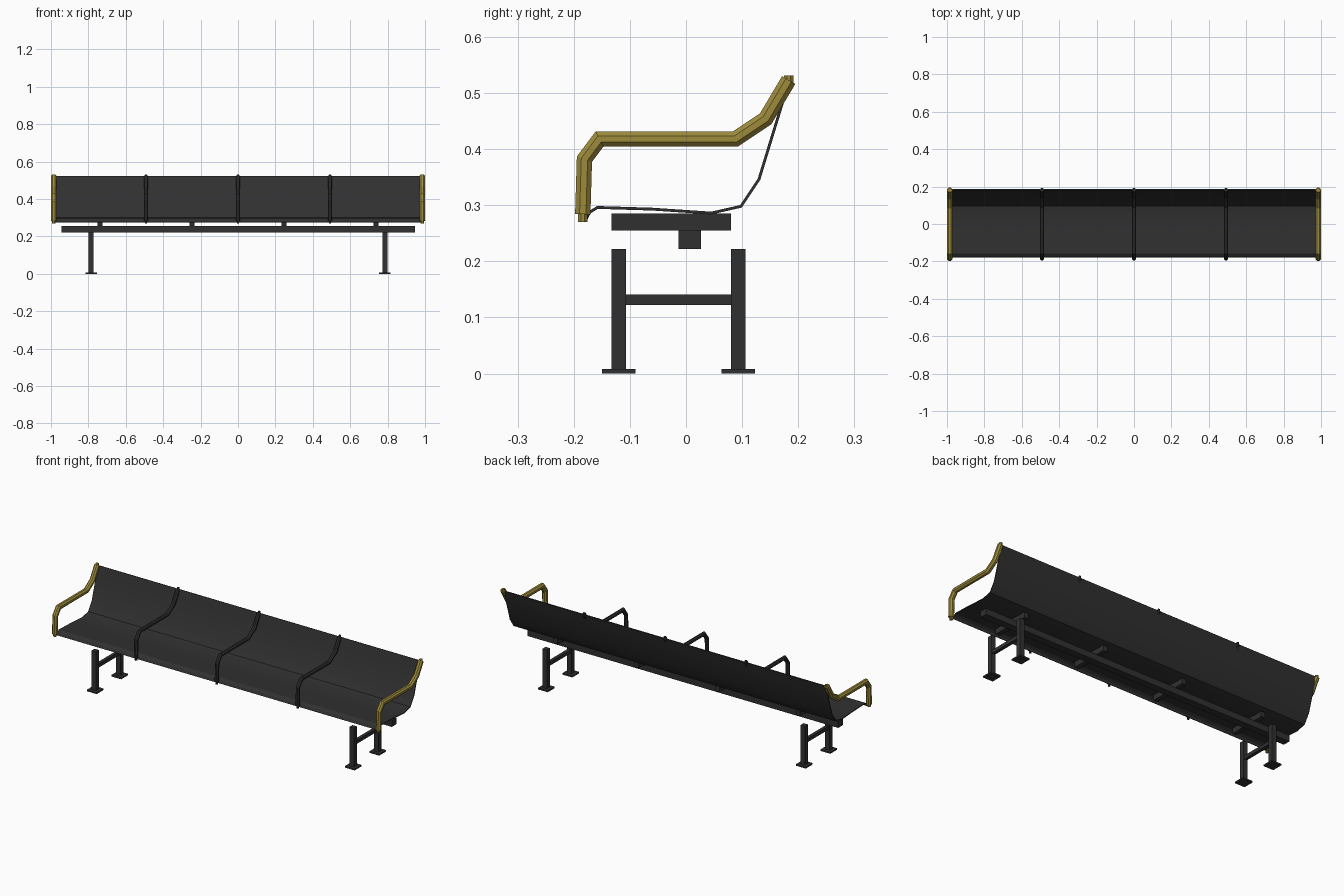
import bpy, bmesh, math
from mathutils import Vector

if "Cube" in bpy.data.objects:
    bpy.data.objects.remove(bpy.data.objects["Cube"])


def material(name, rgb):
    m = bpy.data.materials.new(name)
    m.diffuse_color = (*rgb, 1)
    m.use_nodes = True
    m.node_tree.nodes["Principled BSDF"].inputs["Base Color"].default_value = m.diffuse_color
    return m


DARK = material("charcoal metal", (0.03, 0.03, 0.03))
GOLD = material("brass", (0.34, 0.26, 0.045))


def finish(name, bm, mat, smooth=None):
    bmesh.ops.recalc_face_normals(bm, faces=bm.faces)
    me = bpy.data.meshes.new(name)
    bm.to_mesh(me)
    bm.free()
    me.materials.append(mat)
    ob = bpy.data.objects.new(name, me)
    bpy.context.collection.objects.link(ob)
    if smooth:
        bpy.ops.object.select_all(action='DESELECT')
        ob.select_set(True)
        bpy.context.view_layer.objects.active = ob
        bpy.ops.object.shade_smooth_by_angle(angle=math.radians(smooth))
    return ob


def box(name, x, y, z, mat=DARK):
    bm = bmesh.new()
    bmesh.ops.create_cube(bm, size=1)
    for v in bm.verts:
        v.co = [a + (b - a) * (c + 0.5) for (a, b), c in zip((x, y, z), v.co)]
    return finish(name, bm, mat)


def miters(path):
    """Mitred offset direction at each point of a path in the y-z plane."""
    p = [Vector(q) for q in path]
    out = []
    for i in range(len(p)):
        a = (p[i] - p[i - 1]).normalized() if i else None
        b = (p[i + 1] - p[i]).normalized() if i < len(p) - 1 else None
        a, b = a or b, b or a
        n = Vector((-a.y - b.y, a.x + b.x)).normalized()
        out.append((p[i], n / n.dot(Vector((-a.y, a.x)))))
    return out


def tube(bm, path, x, r, sides=8):
    """Sweep a regular polygon along a y-z path."""
    rings = []
    for p, n in miters(path):
        ring = []
        for k in range(sides):
            t = 2 * math.pi * (k + 0.5) / sides
            q = p + n * r * math.sin(t)
            ring.append(bm.verts.new((x + r * math.cos(t), q.x, q.y)))
        rings.append(ring)
    for a, b in zip(rings, rings[1:]):
        for k in range(sides):
            j = (k + 1) % sides
            bm.faces.new((a[k], a[j], b[j], b[k]))
    bm.faces.new(rings[0])
    bm.faces.new(rings[-1])


# Seat shell: one thin bent sheet
profile = [(-0.178, 0.275), (-0.172, 0.287), (-0.158, 0.296), (-0.06, 0.293),
           (0.045, 0.286), (0.098, 0.298), (0.13, 0.346), (0.168, 0.47),
           (0.184, 0.522)]
T = 0.0025
m = miters(profile)
outline = [p + n * T for p, n in m] + [p - n * T for p, n in reversed(m)]
bm = bmesh.new()
left = [bm.verts.new((-0.98, *q)) for q in outline]
right = [bm.verts.new((0.98, *q)) for q in outline]
N = len(outline)
for i in range(N):
    j = (i + 1) % N
    bm.faces.new((left[i], left[j], right[j], right[i]))
for i in range(N // 2 - 1):
    for s in (left, right):
        bm.faces.new((s[i], s[i + 1], s[N - 2 - i], s[N - 1 - i]))
finish("seat_shell", bm, DARK, 30)

# Armrests: brass at the ends, charcoal dividers between seats
arm = [(-0.184, 0.284), (-0.181, 0.382), (-0.154, 0.418), (0.088, 0.418),
       (0.142, 0.454), (0.183, 0.523)]
for name, x, r, mat in (("end_armrest_left", -0.985, 0.0148, GOLD),
                        ("end_armrest_right", 0.985, 0.0148, GOLD),
                        ("divider_left", -0.492, 0.011, DARK),
                        ("divider_middle", 0, 0.011, DARK),
                        ("divider_right", 0.492, 0.011, DARK)):
    bm = bmesh.new()
    tube(bm, arm, x, r)
    tube(bm, [(-0.184, 0.27), (-0.184, 0.29)], x, r * 0.6)   # lower fixing
    tube(bm, [(0.183, 0.51), (0.183, 0.531)], x, r * 0.6)    # upper fixing
    finish(name, bm, mat)

# Long support beam and seat brackets
box("support_beam", (-0.945, 0.945), (-0.013, 0.027), (0.222, 0.256))
for i, x in enumerate((-0.738, -0.246, 0.246, 0.738)):
    box(f"seat_bracket_{i + 1}", (x - 0.0125, x + 0.0125),
        (-0.133, 0.08), (0.255, 0.285))

# Leg frames
for side, x in (("left", -0.785), ("right", 0.785)):
    box(f"leg_crossbar_{side}", (x - 0.009, x + 0.009),
        (-0.11, 0.083), (0.122, 0.141))
    for end, y in (("front", -0.12), ("back", 0.093)):
        box(f"{end}_leg_{side}", (x - 0.013, x + 0.013),
            (y - 0.013, y + 0.013), (0.004, 0.222))
        box(f"{end}_foot_{side}", (x - 0.03, x + 0.03),
            (y - 0.03, y + 0.03), (0, 0.008))
